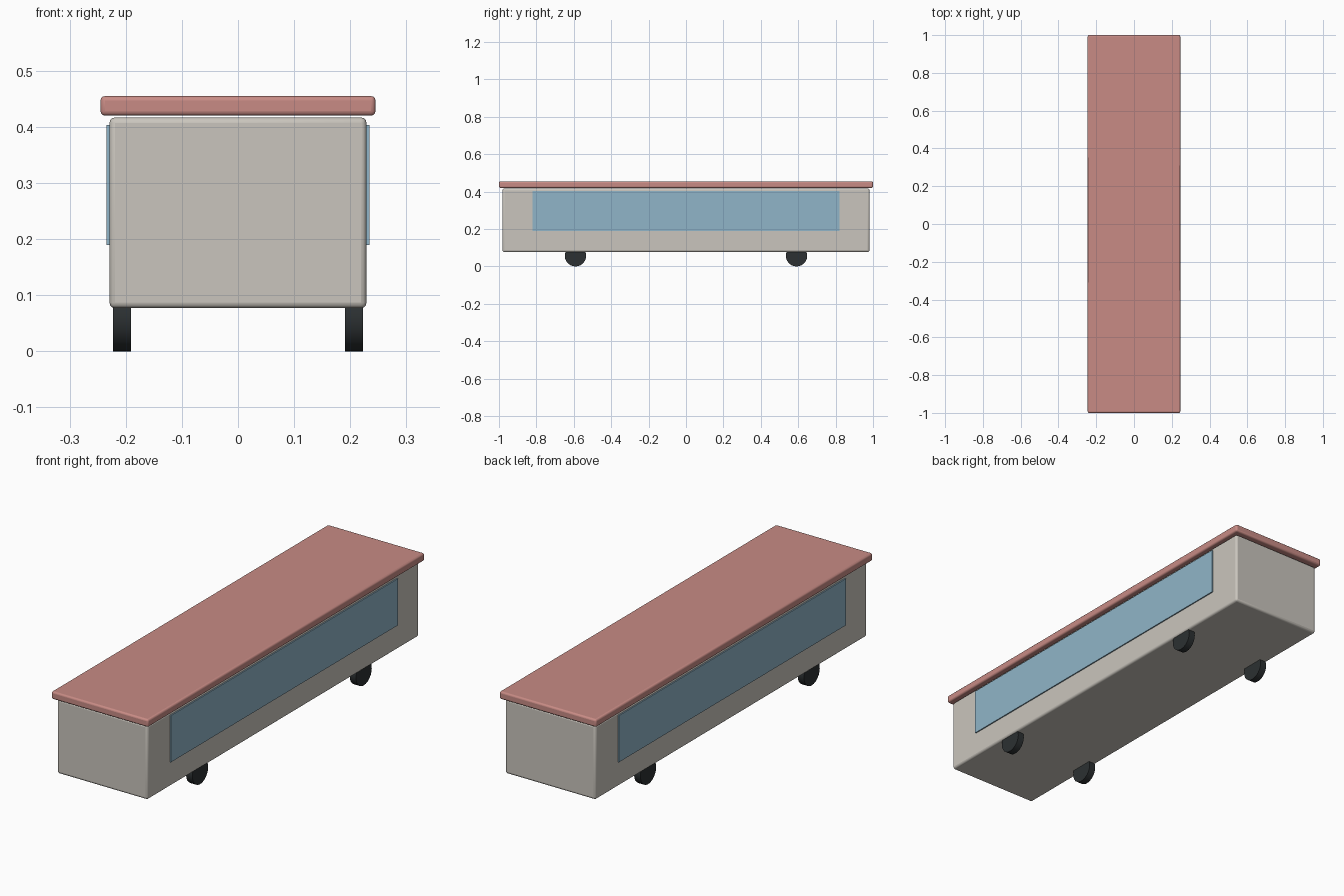
import bpy
import math

if "Cube" in bpy.data.objects:
    bpy.data.objects.remove(bpy.data.objects["Cube"])


def material(name, rgb):
    m = bpy.data.materials.new(name)
    m.diffuse_color = (*rgb, 1.0)
    m.use_nodes = True
    m.node_tree.nodes["Principled BSDF"].inputs["Base Color"].default_value = m.diffuse_color
    return m


CREAM = material("warm grey", (0.59, 0.56, 0.51))
RED = material("dusty red", (0.58, 0.26, 0.235))
BLUE = material("window blue", (0.28, 0.46, 0.58))
DARK = material("tyre black", (0.025, 0.03, 0.032))


def box(name, lo, hi, mat, bevel=0.0):
    """Box between two corners, with optional rounded edges."""
    centre = [(a + b) / 2 for a, b in zip(lo, hi)]
    bpy.ops.mesh.primitive_cube_add(size=1, location=centre)
    ob = bpy.context.object
    ob.name = name
    ob.scale = [b - a for a, b in zip(lo, hi)]
    bpy.ops.object.transform_apply(location=False, rotation=False, scale=True)
    ob.data.materials.append(mat)
    if bevel:
        mod = ob.modifiers.new("rounded edges", "BEVEL")
        mod.width = bevel
        mod.segments = 3
        bpy.ops.object.shade_smooth_by_angle(angle=math.radians(35))
    return ob


# Main body and overhanging roof
box("body", (-0.229, -0.981, 0.077), (0.229, 0.981, 0.417), CREAM, 0.01)
box("roof", (-0.245, -1.0, 0.42), (0.245, 1.0, 0.455), RED, 0.008)

for side, label in ((-1, "left"), (1, "right")):
    # Long window band
    x0, x1 = sorted((side * 0.225, side * 0.2345))
    box(label + "_window", (x0, -0.82, 0.19), (x1, 0.82, 0.403), BLUE)
    # Wheels, partly tucked into the body
    for end, where in ((-1, "front"), (1, "rear")):
        bpy.ops.mesh.primitive_cylinder_add(
            vertices=24, radius=0.057, depth=0.032,
            location=(side * 0.207, end * 0.591, 0.057),
            rotation=(0, math.pi / 2, 0))
        wheel = bpy.context.object
        wheel.name = f"{where}_{label}_wheel"
        wheel.data.materials.append(DARK)
        bpy.ops.object.shade_smooth_by_angle(angle=math.radians(35))
